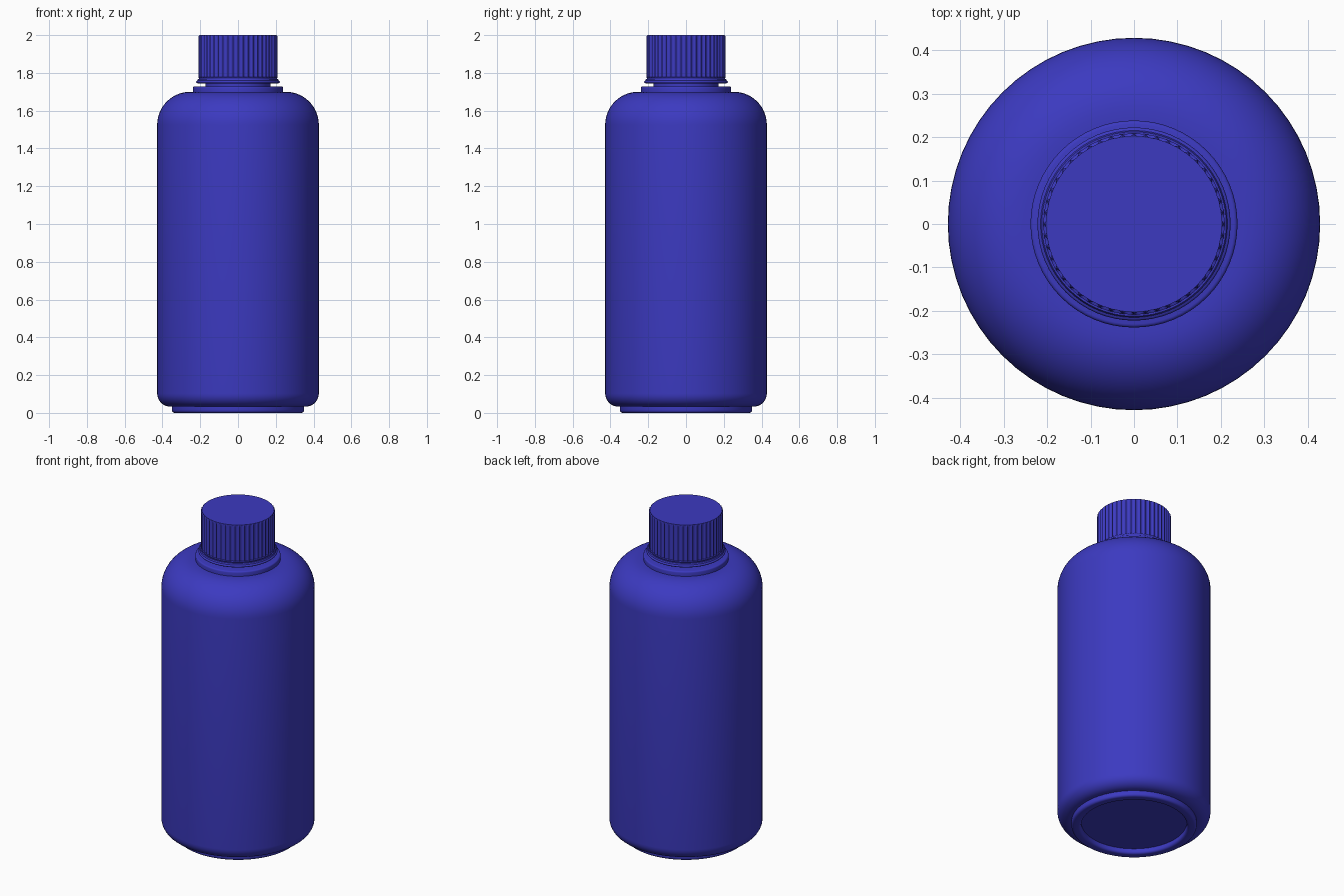
import bpy, bmesh, math

cube = bpy.data.objects.get("Cube")
if cube:
    bpy.data.objects.remove(cube)

blue = bpy.data.materials.new("blue plastic")
blue.use_nodes = True
colour = (0.045, 0.042, 0.53, 1)
blue.diffuse_color = colour
blue.node_tree.nodes["Principled BSDF"].inputs["Base Color"].default_value = colour


def arc(cx, cz, r, a0, a1, n):
    """Points along an arc in the (radius, height) plane, angles in degrees."""
    pts = []
    for i in range(n + 1):
        a = math.radians(a0 + (a1 - a0) * i / n)
        pts.append((cx + r * math.cos(a), cz + r * math.sin(a)))
    return pts


def lathe(name, profile, sides=64, groove=None, angle=35):
    """Revolve a profile from bottom to top and cap both ends.
    groove(ring, step) gives an inward radius offset."""
    bm = bmesh.new()
    rings = []
    for j, (r, z) in enumerate(profile):
        ring = []
        for i in range(sides):
            a = 2 * math.pi * i / sides
            rr = r - (groove(j, i) if groove else 0)
            ring.append(bm.verts.new((rr * math.cos(a), rr * math.sin(a), z)))
        rings.append(ring)
    for lo, hi in zip(rings, rings[1:]):
        for i in range(sides):
            k = (i + 1) % sides
            bm.faces.new((lo[i], lo[k], hi[k], hi[i]))
    bm.faces.new(rings[0][::-1])
    bm.faces.new(rings[-1])
    bmesh.ops.recalc_face_normals(bm, faces=bm.faces)
    mesh = bpy.data.meshes.new(name)
    bm.to_mesh(mesh)
    bm.free()
    mesh.materials.append(blue)
    obj = bpy.data.objects.new(name, mesh)
    bpy.context.collection.objects.link(obj)
    bpy.ops.object.select_all(action='DESELECT')
    obj.select_set(True)
    bpy.context.view_layer.objects.active = obj
    bpy.ops.object.shade_smooth_by_angle(angle=math.radians(angle))
    return obj


# Bottle: recessed floor, foot ring, rounded heel, wall, shoulder, collar, neck
bottle = [(0.295, 0.03)]
bottle += arc(0.31, 0.015, 0.015, 180, 270, 4)
bottle += arc(0.335, 0.015, 0.015, 270, 360, 4)
bottle += [(0.35, 0.033)]
bottle += arc(0.358, 0.103, 0.07, 270, 360, 8)
bottle += arc(0.253, 1.525, 0.175, 0, 90, 14)
bottle += [(0.238, 1.70)]
bottle += arc(0.230, 1.721, 0.008, 0, 90, 3)
bottle += [(0.172, 1.729), (0.172, 1.80)]
lathe("bottle", bottle)

# Tamper ring below the cap
ring = [(0.17, 1.745), (0.215, 1.745)]
ring += arc(0.215, 1.752, 0.007, -60, 90, 5)
ring += [(0.212, 1.768), (0.19, 1.769)]
lathe("tamper_ring", ring)

# Cap with 48 scalloped grip grooves and a plain rim at top and bottom
RIBS, STEP = 48, 6
cap = [(0.206, 1.766), (0.208, 1.775), (0.208, 1.778), (0.208, 1.985),
       (0.208, 1.994), (0.204, 2.0)]


def grip(j, i):
    if j not in (2, 3, 4):
        return 0.002 if j == 5 else 0
    return 0.008 * math.sin(math.pi * (i % STEP) / STEP)


lathe("cap", cap, RIBS * STEP, grip, 30)
